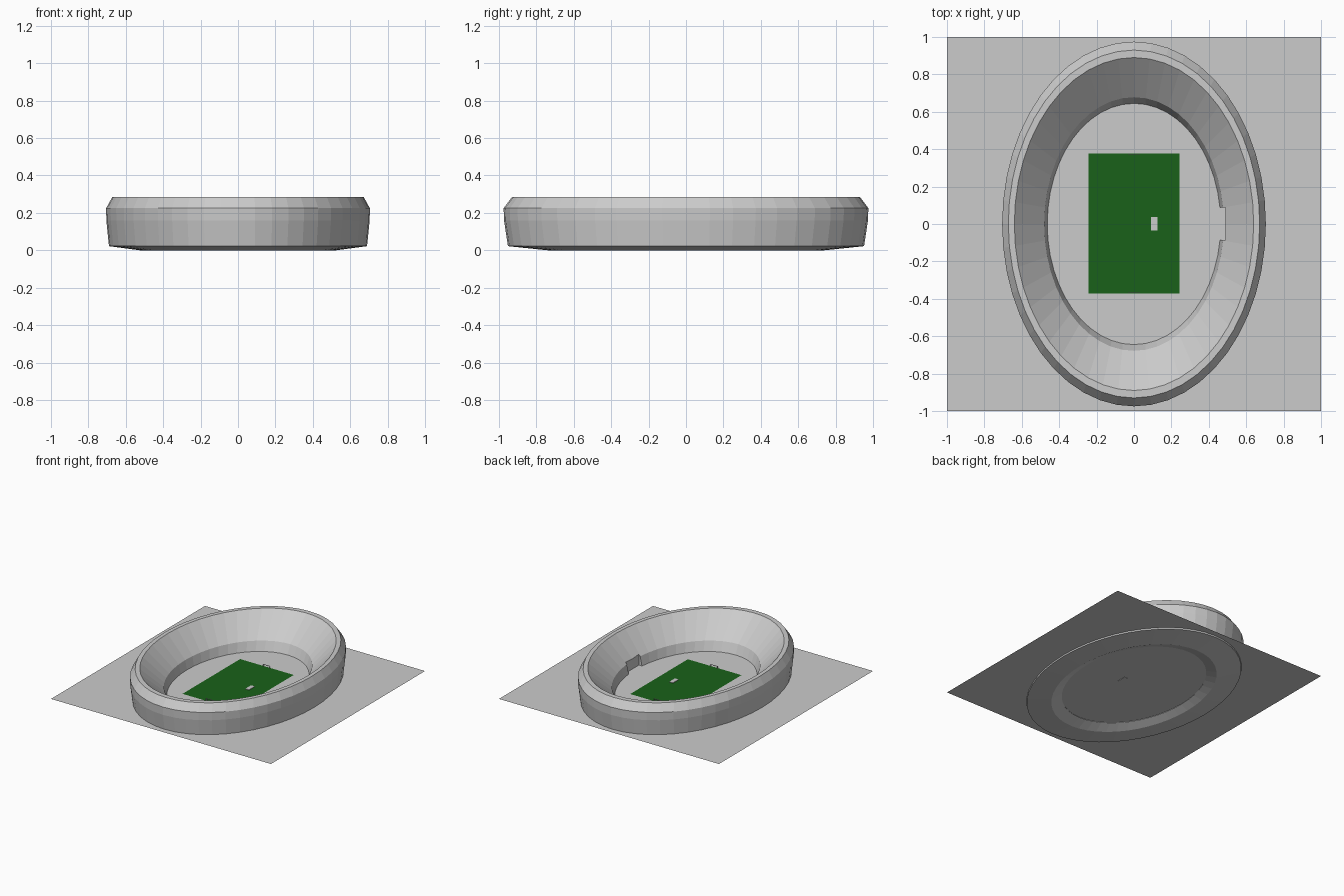
import bpy, bmesh, math

if "Cube" in bpy.data.objects:
    bpy.data.objects.remove(bpy.data.objects["Cube"])

SEG = 48
GROUND_Z = 0.034


def new_object(name, bm, color=None):
    mesh = bpy.data.meshes.new(name)
    bm.to_mesh(mesh)
    bm.free()
    obj = bpy.data.objects.new(name, mesh)
    bpy.context.collection.objects.link(obj)
    if color:
        mat = bpy.data.materials.new(name + "_paint")
        mat.diffuse_color = color
        mat.use_nodes = True
        mat.node_tree.nodes["Principled BSDF"].inputs["Base Color"].default_value = mat.diffuse_color
        mesh.materials.append(mat)
    return obj


def sheet(name, x0, x1, y0, y1, z, color=None):
    bm = bmesh.new()
    bm.faces.new([bm.verts.new(p) for p in
                  ((x0, y0, z), (x1, y0, z), (x1, y1, z), (x0, y1, z))])
    return new_object(name, bm, color)


def add_box(bm, x0, x1, y0, y1, z0, z1):
    verts = bmesh.ops.create_cube(bm, size=1)["verts"]
    for v in verts:
        v.co = ((x0 + x1) / 2 + v.co.x * (x1 - x0),
                (y0 + y1) / 2 + v.co.y * (y1 - y0),
                (z0 + z1) / 2 + v.co.z * (z1 - z0))


# Oval stand: closed cross-section swept round an ellipse (x radius, y radius, z)
profile = [
    (0.463, 0.643, 0.030), (0.480, 0.678, 0.110), (0.640, 0.890, 0.285),
    (0.672, 0.930, 0.285), (0.705, 0.975, 0.225), (0.704, 0.973, 0.160),
    (0.690, 0.952, 0.022), (0.525, 0.740, 0.000),
]
bm = bmesh.new()
rings = []
for i in range(SEG):
    a = math.tau * i / SEG
    rings.append([bm.verts.new((rx * math.cos(a), ry * math.sin(a), z))
                  for rx, ry, z in profile])
n = len(profile)
for i in range(SEG):
    r0, r1 = rings[i], rings[(i + 1) % SEG]
    for j in range(n):
        k = (j + 1) % n
        bm.faces.new((r0[j], r0[k], r1[k], r1[j]))
bmesh.ops.recalc_face_normals(bm, faces=bm.faces)
stand = new_object("stand_bowl", bm)

# Entrance notch in the inner wall on the +x side
bm = bmesh.new()
add_box(bm, 0.40, 0.488, -0.085, 0.088, GROUND_Z, 0.25)
cutter = new_object("entrance_cutter", bm)
cutter.hide_render = True
cutter.hide_viewport = True
cut = stand.modifiers.new("entrance", "BOOLEAN")
cut.object = cutter
cut.operation = "DIFFERENCE"
cut.solver = "EXACT"

# Ground sheet and green pitch
sheet("ground_sheet", -1, 1, -1, 1, GROUND_Z)
sheet("pitch", -0.244, 0.244, -0.372, 0.376, GROUND_Z + 0.004,
      (0.01, 0.12, 0.01, 1))

# Low block on the pitch
bm = bmesh.new()
add_box(bm, 0.092, 0.125, -0.036, 0.038, GROUND_Z - 0.002, GROUND_Z + 0.008)
new_object("pitch_block", bm)

# Goal frames at both ends
for side, y in (("front", -0.366), ("back", 0.370)):
    bm = bmesh.new()
    t = 0.0015
    for x in (-0.03, 0.03):
        add_box(bm, x - t, x + t, y - t, y + t, GROUND_Z, GROUND_Z + 0.022)
    add_box(bm, -0.03, 0.03, y - t, y + t, GROUND_Z + 0.020, GROUND_Z + 0.023)
    new_object(side + "_goal", bm)
